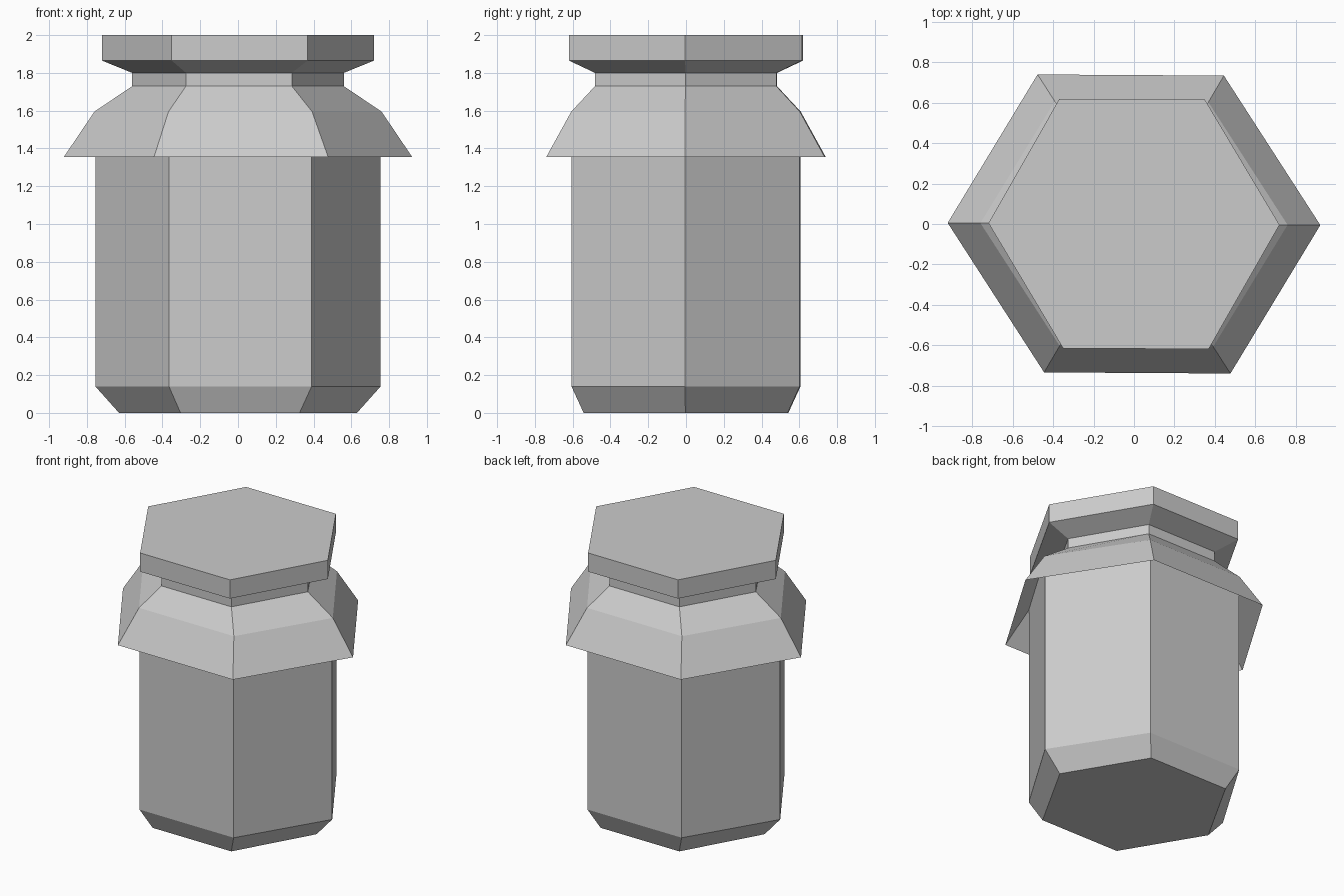
import bpy, bmesh
from math import cos, sin, radians

cube = bpy.data.objects.get("Cube")
if cube:
    bpy.data.objects.remove(cube, do_unlink=True)

# Single light grey for the whole jar
grey = bpy.data.materials.new("light_grey")
grey.use_nodes = True
colour = (0.6, 0.6, 0.6, 1)
grey.diffuse_color = colour
grey.node_tree.nodes["Principled BSDF"].inputs["Base Color"].default_value = colour


def hex_ring(bm, half_width, half_depth, z, skew):
    """Six-sided ring, slightly skewed."""
    ring = []
    for i in range(6):
        x = half_width * cos(radians(60 * i))
        y = half_depth * sin(radians(60 * i)) / sin(radians(60))
        ring.append(bm.verts.new((x - skew * y, y - 0.006 * x, z)))
    return ring


def hex_loft(name, rings, cap_bottom=False, cap_top=False):
    """Flat-shaded hexagonal loft through (half width, half depth, height, skew)."""
    bm = bmesh.new()
    loops = [hex_ring(bm, *r) for r in rings]
    for low, high in zip(loops, loops[1:]):
        for i in range(6):
            j = (i + 1) % 6
            bm.faces.new((low[i], low[j], high[j], high[i]))
    if cap_bottom:
        bm.faces.new(loops[0][::-1])
    if cap_top:
        bm.faces.new(loops[-1])
    mesh = bpy.data.meshes.new(name)
    bm.to_mesh(mesh)
    bm.free()
    mesh.materials.append(grey)
    obj = bpy.data.objects.new(name, mesh)
    bpy.context.collection.objects.link(obj)
    return obj


shoulder = (0.76, 0.605, 1.595, 0.02)
rim = (0.922, 0.737, 1.355, 0.022)
neck_low = (0.56, 0.48, 1.73, 0.01)
neck_high = (0.56, 0.48, 1.80, 0.01)

# Jar body with chamfered foot
hex_loft("jar_body", [(0.63, 0.54, 0, 0.02), (0.755, 0.604, 0.14, 0.02),
                      (0.755, 0.604, 1.59, 0.02)], cap_bottom=True)

# Flared cloth cover, with its hollow underside
hex_loft("cover_underside", [(0.755, 0.604, 1.59, 0.02), rim])
hex_loft("cloth_cover", [rim, shoulder, neck_low])

# Narrow neck and the lid above it
hex_loft("neck", [neck_low, neck_high])
hex_loft("lid", [neck_high, (0.72, 0.617, 1.865, 0.015),
                 (0.72, 0.617, 2.0, 0.015)], cap_top=True)
